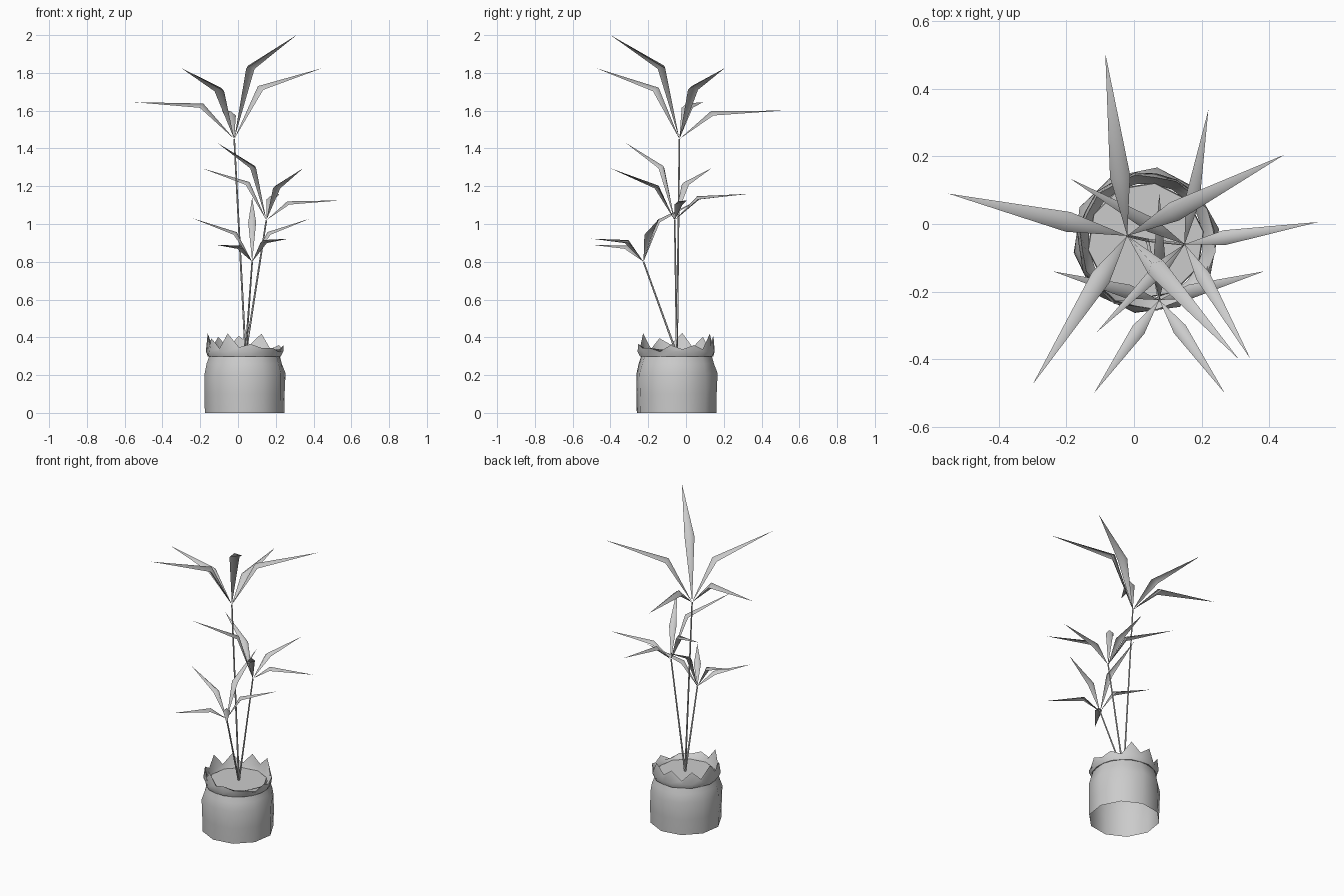
import bpy, bmesh
from math import sin, cos, pi
from mathutils import Vector

cube = bpy.data.objects.get("Cube")
if cube:
    bpy.data.objects.remove(cube, do_unlink=True)

# One plain grey for everything
grey = bpy.data.materials.new("plain grey")
grey.use_nodes = True
grey.diffuse_color = (0.6, 0.6, 0.6, 1)
grey.node_tree.nodes["Principled BSDF"].inputs["Base Color"].default_value = (0.6, 0.6, 0.6, 1)

CENTRE = Vector((0.035, -0.05, 0))
UP = Vector((0, 0, 1))


def finish(name, bm, smooth):
    bmesh.ops.recalc_face_normals(bm, faces=bm.faces)
    mesh = bpy.data.meshes.new(name)
    bm.to_mesh(mesh)
    bm.free()
    mesh.materials.append(grey)
    obj = bpy.data.objects.new(name, mesh)
    bpy.context.collection.objects.link(obj)
    bpy.ops.object.select_all(action='DESELECT')
    obj.select_set(True)
    bpy.context.view_layer.objects.active = obj
    bpy.ops.object.shade_smooth_by_angle(angle=smooth)


def lathe(name, sides, rings, cap_end=False, smooth=0.9):
    """Each ring is a function of (index, angle) giving radius and height."""
    bm = bmesh.new()
    loops = []
    for ring in rings:
        loop = []
        for i in range(sides):
            a = 2 * pi * i / sides + 0.16
            r, z = ring(i, a)
            loop.append(bm.verts.new(CENTRE + Vector((r * cos(a), r * sin(a), z))))
        loops.append(loop)
    for lo, hi in zip(loops, loops[1:]):
        for i in range(sides):
            j = (i + 1) % sides
            bm.faces.new((lo[i], lo[j], hi[j], hi[i]))
    if cap_end:
        bm.faces.new(loops[-1])
    finish(name, bm, smooth)


def plain(r, z, wobble=0.0):
    return lambda i, a: (r + wobble * sin(3 * i + 40 * z), z)


# Soft bag-like pot, open underneath, and its soil
lathe("pot", 10, [plain(0.213, 0), plain(0.216, 0.1, 0.002), plain(0.217, 0.21, 0.003),
                  plain(0.203, 0.26, 0.004), plain(0.188, 0.305)])
lathe("soil", 10, [plain(0.175, 0.3), plain(0.172, 0.322)], cap_end=True, smooth=0.5)


# Torn collar, flopping outward and low at the front of the +x side
def droop(a):
    return max(0, cos(a + 0.5))


def rim(i, a):
    tall = 0.41 - 0.065 * droop(a) + 0.015 * sin(5 * i)
    if i % 2:
        return 0.198 + 0.012 * droop(a), tall
    return 0.19 + 0.015 * droop(a), 0.35 - 0.017 * droop(a) + 0.012 * sin(2 * i)


lathe("torn_collar", 20, [plain(0.186, 0.3), plain(0.194, 0.298, 0.003), plain(0.203, 0.325, 0.006),
                          rim, plain(0.182, 0.335, 0.004), plain(0.17, 0.312)], smooth=1.2)


def stem(name, start, end, radius=0.0055, sides=6):
    axis = end - start
    bm = bmesh.new()
    bmesh.ops.create_cone(bm, segments=sides, radius1=radius, radius2=radius * 0.8,
                          depth=axis.length, cap_ends=True)
    turn = axis.to_track_quat('Z', 'Y').to_matrix().to_4x4()
    turn.translation = (start + end) / 2
    bm.transform(turn)
    finish(name, bm, 1.2)


def leaf(name, hub, tip, t, elbow_z, width):
    """Bent blade with a raised midrib, widest at the bend."""
    flat = (tip - hub) * Vector((1, 1, 0))
    bend = hub + flat * t
    bend.z = elbow_z
    side = flat.cross(UP).normalized() * width / 2
    # the edges hang into the inside of the bend
    fold = ((hub - bend).normalized() + (tip - bend).normalized()).normalized() * width * 0.42
    bm = bmesh.new()
    root, end, mid, left, right = [bm.verts.new(p) for p in (
        hub, tip, bend, bend + fold - side, bend + fold + side)]
    for edge in (left, right):
        bm.faces.new((root, mid, edge))
        bm.faces.new((mid, end, edge))
    finish(name, bm, 2.2)


# hub, leaf width, leaves as (tip x, y, z, bend fraction, bend height)
plants = {
    "tall": ((-0.02, -0.035, 1.45), 0.06, [
        (-0.55, 0.09, 1.645, 0.31, 1.638), (-0.085, 0.506, 1.6, 0.31, 1.598),
        (0.445, 0.205, 1.825, 0.27, 1.73), (-0.3, -0.475, 1.825, 0.25, 1.722),
        (0.31, -0.4, 2.0, 0.22, 1.838)]),
    "middle": ((0.15, -0.06, 1.02), 0.044, [
        (0.546, 0.006, 1.125, 0.28, 1.12), (0.22, 0.338, 1.16, 0.3, 1.147),
        (-0.19, 0.135, 1.295, 0.26, 1.222), (-0.11, -0.32, 1.43, 0.23, 1.307),
        (0.345, -0.4, 1.295, 0.25, 1.203)]),
    "short": ((0.075, -0.225, 0.8), 0.042, [
        (-0.24, -0.14, 1.03, 0.26, 0.957), (0.385, -0.14, 1.03, 0.26, 0.957),
        (0.075, 0.09, 1.14, 0.23, 1.02), (-0.118, -0.5, 0.89, 0.3, 0.885),
        (0.268, -0.5, 0.922, 0.29, 0.915)]),
}
root_point = Vector((0.04, -0.048, 0.31))
for label, (hub, width, leaves) in plants.items():
    hub = Vector(hub)
    stem(label + "_stem", root_point, hub)
    for n, (x, y, z, t, elbow) in enumerate(leaves, 1):
        leaf(f"{label}_leaf_{n}", hub, Vector((x, y, z)), t, elbow, width)
